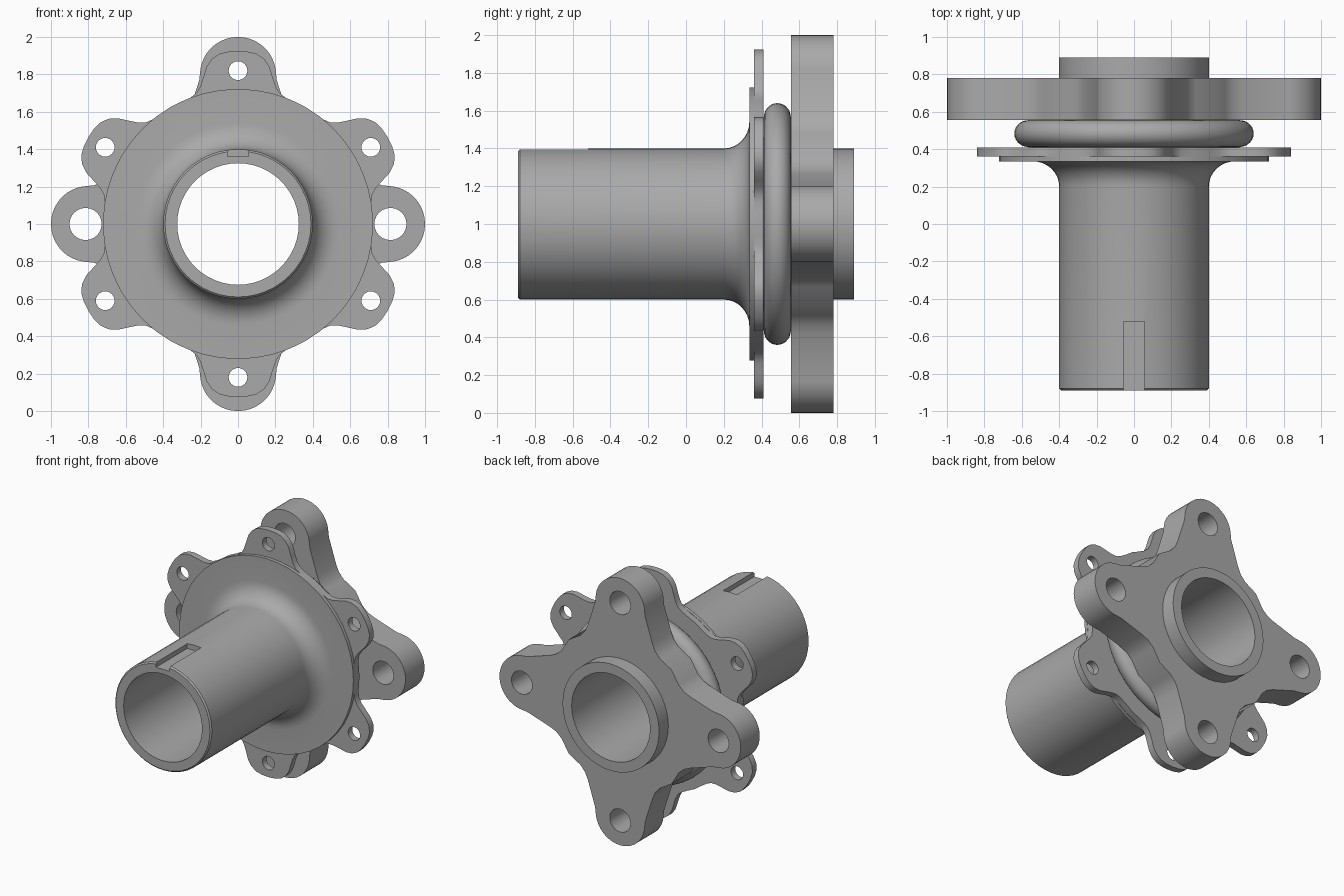
import bpy, bmesh, math
from math import sin, cos, pi

if "Cube" in bpy.data.objects:
    bpy.data.objects.remove(bpy.data.objects["Cube"])

CZ = 1.0   # height of the hub axis
grey = bpy.data.materials.new("metal_grey")
grey.diffuse_color = (0.4, 0.4, 0.4, 1)
grey.use_nodes = True
grey.node_tree.nodes["Principled BSDF"].inputs["Base Color"].default_value = grey.diffuse_color


def finish(ob, angle=30):
    bpy.ops.object.select_all(action='DESELECT')
    ob.select_set(True)
    bpy.context.view_layer.objects.active = ob
    ob.data.materials.clear()
    ob.data.materials.append(grey)
    bpy.ops.object.shade_smooth_by_angle(angle=math.radians(angle))


def lathe(name, profile, n=48):
    """Spin a closed (y, radius) profile around the hub axis."""
    bm = bmesh.new()
    rings = [[bm.verts.new((r * sin(2 * pi * i / n), y, CZ + r * cos(2 * pi * i / n)))
              for y, r in profile] for i in range(n)]
    m = len(profile)
    for i in range(n):
        a, b = rings[i], rings[(i + 1) % n]
        for j in range(m):
            k = (j + 1) % m
            bm.faces.new((a[j], a[k], b[k], b[j]))
    bmesh.ops.recalc_face_normals(bm, faces=bm.faces)
    me = bpy.data.meshes.new(name)
    bm.to_mesh(me)
    bm.free()
    ob = bpy.data.objects.new(name, me)
    bpy.context.collection.objects.link(ob)
    return ob


def circle(cx, cy, r, n=24):
    return [(cx + r * cos(2 * pi * i / n), cy + r * sin(2 * pi * i / n)) for i in range(n)]


def lobed_plate(name, half, lobes, hole_at, hole_r, y0, y1):
    """Repeat a half lobe (radial, sideways) around the axis, with a hole in each lobe."""
    lobe = [(u, -v) for u, v in reversed(half[1:])] + half
    outline, loops = [], []
    for k in range(lobes):
        a = pi / 2 + 2 * pi * k / lobes
        outline += [(u * cos(a) - v * sin(a), u * sin(a) + v * cos(a)) for u, v in lobe]
        loops.append(circle(hole_at * cos(a), hole_at * sin(a), hole_r))
    loops += [outline, circle(0, 0, 0.36, 48)]
    cu = bpy.data.curves.new(name, 'CURVE')
    cu.dimensions = '2D'
    cu.fill_mode = 'BOTH'
    cu.extrude = (y1 - y0) / 2
    for pts in loops:
        sp = cu.splines.new('POLY')
        sp.points.add(len(pts) - 1)
        for p, (x, y) in zip(sp.points, pts):
            p.co = (x, y, 0, 1)
        sp.use_cyclic_u = True
    ob = bpy.data.objects.new(name, cu)
    bpy.context.collection.objects.link(ob)
    ob.location = (0, (y0 + y1) / 2, CZ)
    ob.rotation_euler = (pi / 2, 0, 0)
    bpy.ops.object.select_all(action='DESELECT')
    ob.select_set(True)
    bpy.context.view_layer.objects.active = ob
    bpy.ops.object.convert(target='MESH')
    ob = bpy.context.view_layer.objects.active
    bm = bmesh.new()
    bm.from_mesh(ob.data)
    bmesh.ops.remove_doubles(bm, verts=bm.verts, dist=0.0005)
    bmesh.ops.recalc_face_normals(bm, faces=bm.faces)
    bm.to_mesh(ob.data)
    bm.free()
    finish(ob)
    return ob


def arc(cy, cr, ry, rr, a0, a1, n=8):
    return [(cy + ry * cos(math.radians(a0 + (a1 - a0) * i / n)),
             cr + rr * sin(math.radians(a0 + (a1 - a0) * i / n))) for i in range(n + 1)]


# Hub tube with flared front disc, waisted neck and rear boss
profile = [(-0.89, 0.325), (-0.89, 0.39), (-0.88, 0.4)]
profile += arc(0.2, 0.54, 0.135, 0.14, -90, 0)               # front flare
profile += [(0.335, 0.722), (0.362, 0.722), (0.362, 0.565), (0.412, 0.565)]
profile += arc(0.4835, 0.565, 0.0715, 0.075, -180, -360, 14)  # neck groove
profile += [(0.56, 0.565), (0.56, 0.4), (0.89, 0.4), (0.89, 0.325)]
hub = lathe("hub_tube", profile)

# Keyway slot on top of the front end
bpy.ops.mesh.primitive_cube_add(size=1, location=(0, -0.77, CZ + 0.41))
slot = bpy.context.object
slot.name = "keyway_cutter"
slot.scale = (0.114, 0.5, 0.1)
slot.hide_render = True
mod = hub.modifiers.new("keyway", 'BOOLEAN')
mod.object = slot
mod.operation = 'DIFFERENCE'
mod.solver = 'EXACT'
bpy.context.view_layer.objects.active = hub
bpy.ops.object.modifier_apply(modifier=mod.name)
bpy.data.objects.remove(slot)
finish(hub)

# Thin six-lobed spoke plate
six = [(0.925, 0), (0.922, 0.05), (0.91, 0.1), (0.882, 0.14), (0.84, 0.168), (0.78, 0.187),
       (0.735, 0.202), (0.70, 0.222), (0.675, 0.255), (0.652, 0.30), (0.624, 0.36)]
lobed_plate("six_lobe_plate", six, 6, 0.82, 0.05, 0.36, 0.41)

# Thick four-armed rear flange
four = [(0.8 + 0.2 * cos(t * pi / 20), 0.203 * sin(t * pi / 20)) for t in range(10)]
four += [(0.77, 0.207), (0.58, 0.268), (0.53, 0.29), (0.485, 0.33), (0.427, 0.4269)]
lobed_plate("four_arm_flange", four, 4, 0.815, 0.086, 0.555, 0.78)
